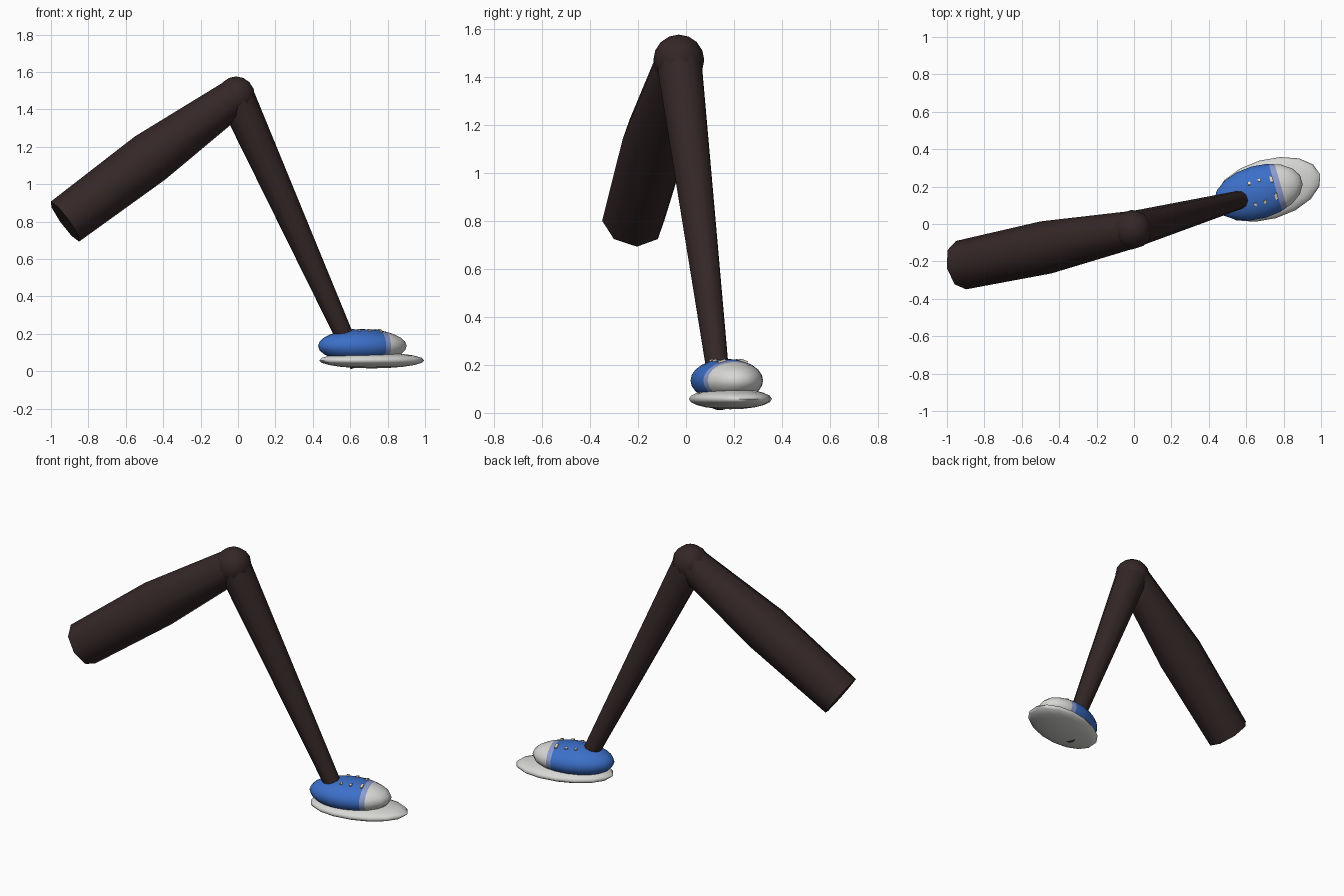
import bpy
import bmesh
import math
from mathutils import Vector, Matrix

cube = bpy.data.objects.get("Cube")
if cube:
    bpy.data.objects.remove(cube, do_unlink=True)


def material(name, rgb):
    mat = bpy.data.materials.new(name)
    mat.use_nodes = True
    mat.diffuse_color = (*rgb, 1)
    mat.node_tree.nodes["Principled BSDF"].inputs["Base Color"].default_value = (*rgb, 1)
    return mat


DARK_BROWN = material("dark brown", (0.035, 0.02, 0.02))
BLUE = material("blue", (0.045, 0.16, 0.58))
PALE_BLUE = material("pale blue", (0.27, 0.33, 0.62))
WHITE = material("off white", (0.68, 0.68, 0.66))
CREAM = material("cream", (0.72, 0.66, 0.52))


def finish(name, bm, mats, matrix=Matrix(), angle=60):
    mesh = bpy.data.meshes.new(name)
    bmesh.ops.recalc_face_normals(bm, faces=bm.faces)
    bm.to_mesh(mesh)
    bm.free()
    for mat in mats:
        mesh.materials.append(mat)
    obj = bpy.data.objects.new(name, mesh)
    obj.matrix_world = matrix
    bpy.context.collection.objects.link(obj)
    bpy.ops.object.select_all(action="DESELECT")
    obj.select_set(True)
    bpy.context.view_layer.objects.active = obj
    bpy.ops.object.shade_smooth_by_angle(angle=math.radians(angle))
    return obj


def limb(name, stations, sides=8):
    """Capped tube through (centre, radius) stations on a straight axis."""
    bm = bmesh.new()
    axis = Vector(stations[-1][0]) - Vector(stations[0][0])
    turn = axis.to_track_quat("Z", "Y")
    rings = []
    for centre, radius in stations:
        ring = []
        for i in range(sides):
            a = math.tau * i / sides
            spoke = Vector((math.cos(a), math.sin(a), 0)) * radius
            ring.append(bm.verts.new(Vector(centre) + turn @ spoke))
        rings.append(ring)
    for low, high in zip(rings, rings[1:]):
        for i in range(sides):
            j = (i + 1) % sides
            bm.faces.new((low[i], low[j], high[j], high[i]))
    bm.faces.new(rings[0])
    bm.faces.new(rings[-1])
    return finish(name, bm, [DARK_BROWN])


def ellipsoid(radii, u, v):
    bm = bmesh.new()
    bmesh.ops.create_uvsphere(bm, u_segments=u, v_segments=v, radius=1)
    bmesh.ops.scale(bm, vec=radii, verts=bm.verts)
    return bm


# Leg
KNEE = (-0.01, -0.03, 1.47)
limb("thigh", [((-0.925, -0.22, 0.80), 0.132),
               ((-0.47, -0.125, 1.14), 0.142),
               (KNEE, 0.1)])
limb("shin", [(KNEE, 0.098), ((0.64, 0.15, 0.03), 0.043)], 10)
finish("knee", ellipsoid((0.106, 0.106, 0.106), 10, 8), [DARK_BROWN],
       Matrix.Translation(KNEE))

# Shoe, built along its own length and turned to point outwards
YAW = Matrix.Rotation(math.radians(16), 4, "Z")
finish("sole", ellipsoid((0.292, 0.16, 0.043), 16, 10), [WHITE],
       Matrix.Translation((0.715, 0.185, 0.058)) @ YAW, 80)

UPPER = (0.243, 0.142, 0.09)
SHOE = Matrix.Translation((0.665, 0.17, 0.135)) @ YAW
TRIM_START, TRIM_END = 0.095, 0.125
bm = ellipsoid(UPPER, 18, 12)
for cut in (TRIM_START, TRIM_END):
    bmesh.ops.bisect_plane(bm, geom=bm.verts[:] + bm.edges[:] + bm.faces[:],
                           plane_co=(cut, 0, 0), plane_no=(1, 0, 0))
for face in bm.faces:
    x = face.calc_center_median().x
    face.material_index = (x > TRIM_START) + (x > TRIM_END)
finish("shoe_upper", bm, [BLUE, PALE_BLUE, WHITE], SHOE)

# Lace ends in three mirrored rows
bm = bmesh.new()
for x, y, width in ((-0.035, 0.058, 0.016), (0.022, 0.06, 0.018), (0.086, 0.047, 0.034)):
    for side in (-1, 1):
        z = UPPER[2] * math.sqrt(1 - (x / UPPER[0]) ** 2 - (y / UPPER[1]) ** 2)
        place = (Matrix.Translation((x, side * y, z))
                 @ Matrix.Rotation(side * -0.3, 4, "X")
                 @ Matrix.Diagonal((0.015, width, 0.014, 1)))
        bmesh.ops.create_cube(bm, size=1, matrix=place)
finish("laces", bm, [CREAM], SHOE, 30)
